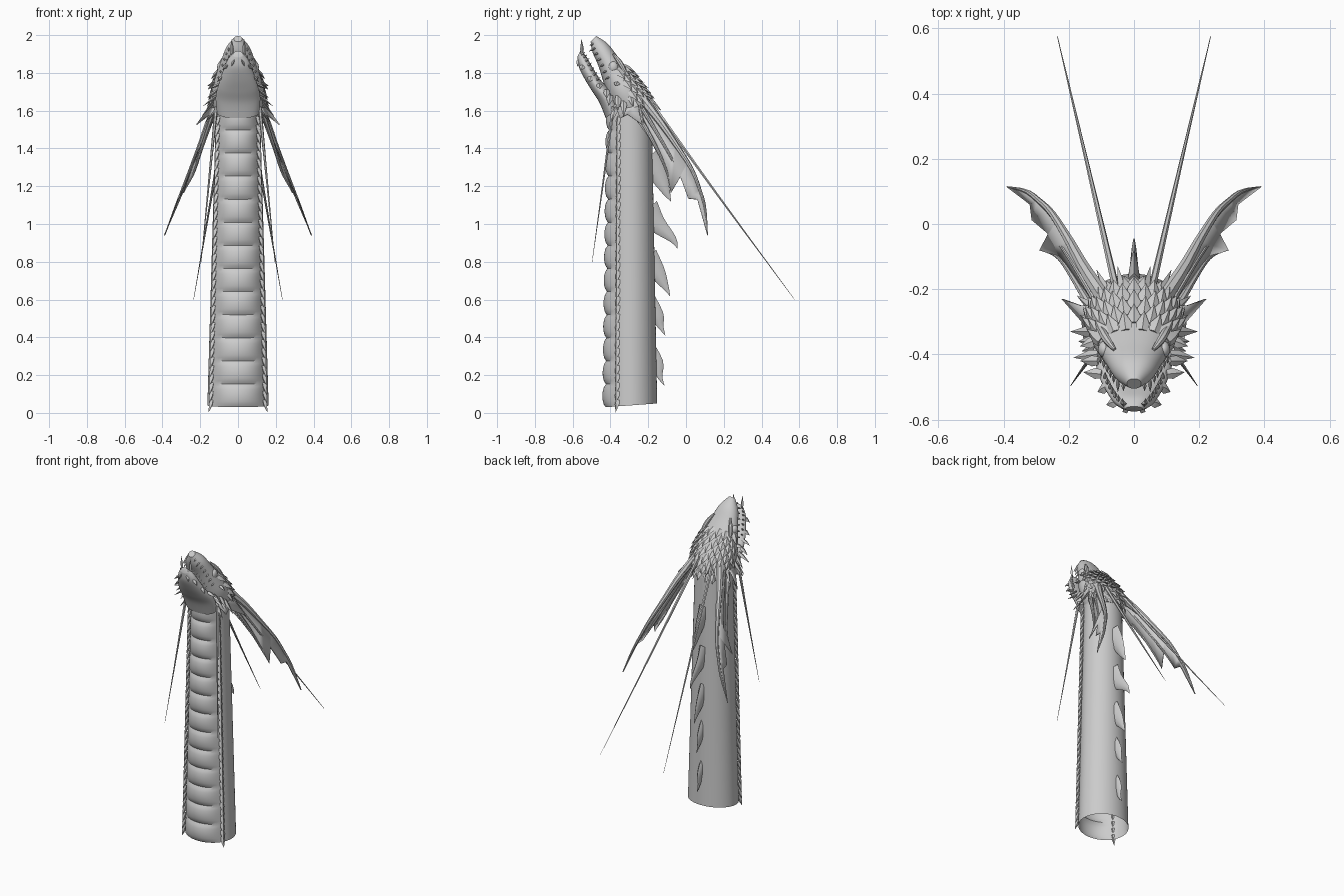
import bpy, bmesh, math
from mathutils import Vector as V

if "Cube" in bpy.data.objects:
    bpy.data.objects.remove(bpy.data.objects["Cube"])

skin = bpy.data.materials.new("grey_skin")
skin.diffuse_color = (0.6, 0.6, 0.6, 1)
skin.use_nodes = True
skin.node_tree.nodes["Principled BSDF"].inputs["Base Color"].default_value = skin.diffuse_color
X = V((1, 0, 0))


def finish(name, bm):
    bmesh.ops.recalc_face_normals(bm, faces=bm.faces)
    me = bpy.data.meshes.new(name)
    bm.to_mesh(me)
    bm.free()
    me.materials.append(skin)
    ob = bpy.data.objects.new(name, me)
    bpy.context.collection.objects.link(ob)
    return ob


def sample(rows, t):
    """Smooth interpolation through rows of numbers, t from 0 to 1."""
    n = len(rows) - 1
    f = min(max(t, 0), 1) * n
    i = min(int(f), n - 1)
    u = f - i
    a, b, c, d = (rows[min(max(k, 0), n)] for k in (i - 1, i, i + 1, i + 2))
    return [0.5 * (2 * q + (r - p) * u + (2 * p - 5 * q + 4 * r - s) * u * u
                   + (3 * q - p - 3 * r + s) * u ** 3) for p, q, r, s in zip(a, b, c, d)]


def loft(bm, rings, cap=True):
    vs = [[bm.verts.new(p) for p in r] for r in rings]
    n = len(vs[0])
    for a, b in zip(vs, vs[1:]):
        for i in range(n):
            bm.faces.new((a[i], a[(i + 1) % n], b[(i + 1) % n], b[i]))
    if cap:
        bm.faces.new(vs[0])
        bm.faces.new(vs[-1])


def tube(bm, rows, steps=10, sides=8, flat=1.0):
    """Tapered tube; rows are x, y, z, radius."""
    rings = []
    for k in range(steps + 1):
        t = k / steps
        r = sample(rows, t)
        tan = (V(sample(rows, t + .02)[:3]) - V(sample(rows, t - .02)[:3])).normalized()
        v = tan.cross(X).normalized()
        u = v.cross(tan)
        rad = max(r[3], .001)
        rings.append([V(r[:3]) + u * rad * flat * math.cos(a) + v * rad * math.sin(a)
                      for a in (2 * math.pi * i / sides for i in range(sides))])
    loft(bm, rings)


def spike(bm, base, tip, normal, width, thick):
    """Pointed scale with a diamond base."""
    base, tip = V(base), V(tip)
    d = (tip - base).normalized()
    w = d.cross(V(normal)).normalized()
    n = w.cross(d)
    mid = base.lerp(tip, .35)
    rings = [[c + w * width * k, c + n * thick * k, c - w * width * k, c - n * thick * k]
             for c, k in ((base, .75), (mid, 1), (tip, .02))]
    loft(bm, rings)


def flip(p, s):
    return (p[0] * s,) + tuple(p[1:])


# ---- neck: open tube with a scalloped belly
def neck_point(z, a, bulge=0.0):
    t = z / 1.62
    rx, ry = .163 - .047 * t, .138 - .025 * t
    return V((rx * math.sin(a), -.29 - .005 * t - (ry + bulge) * math.cos(a), z))


bm = bmesh.new()
SEG, SUB, N = 13, 8, 56
rings = []
for k in range(SEG * SUB + 1):
    z = .03 + 1.59 * k / (SEG * SUB)
    wave = abs(math.sin(math.pi * k / SUB)) ** .6
    ring = []
    for i in range(N):
        a = -math.pi + 2 * math.pi * i / N
        belly = max(0, 1 - (abs(a) / .95) ** 4)
        p = neck_point(z, a, (.018 * wave - .002) * belly)
        p.z += .02 * (1 - math.cos(a)) / 2 * (1 - k / (SEG * SUB))
        ring.append(p)
    rings.append(ring)
loft(bm, rings, cap=False)
finish("neck", bm)

# ---- serrated ridges down both sides of the belly
bm = bmesh.new()
for s in (1, -1):
    for k in range(34):
        z = .068 + k * .0455
        p, q = neck_point(z, s * 1.02), neck_point(z - .065, s * 1.02)
        out = V((s * .85, -.5, 0))
        spike(bm, p, q + out * .02, out, .014, .012)
finish("side_ridge_scales", bm)

# ---- spines along the back of the neck
bm = bmesh.new()
for zb, yt, zt, r in ((1.28, -.08, 1.12, .085), (1.01, -.045, .87, .08), (.755, -.085, .62, .075),
                      (.52, -.11, .41, .065), (.27, -.115, .145, .06)):
    tube(bm, [(0, -.215, zb + .06, r), (0, -.155, zb - .01, r * .62), (0, yt - .025, zt + .05, r * .25),
              (0, yt, zt, .001)], 9, 8, .32)
finish("back_spines", bm)

# ---- head: rows are dorsal y, z, ventral y, z, half width
UPPER = [(-.475, 1.995, -.505, 1.965, .022), (-.415, 1.955, -.495, 1.91, .062), (-.36, 1.885, -.465, 1.84, .09),
         (-.30, 1.81, -.44, 1.76, .117), (-.24, 1.735, -.42, 1.69, .138), (-.195, 1.66, -.40, 1.62, .136),
         (-.18, 1.56, -.38, 1.55, .114)]
LOWER = [(-.56, 1.915, -.575, 1.885, .026), (-.53, 1.89, -.567, 1.83, .058), (-.495, 1.83, -.535, 1.765, .083),
         (-.45, 1.76, -.495, 1.70, .105), (-.39, 1.70, -.457, 1.64, .118), (-.35, 1.62, -.425, 1.56, .112)]


def skull(rows, t, a, grow=0.0):
    dy, dz, vy, vz, w = sample(rows, t)
    c, s = math.cos(a), math.sin(a)
    c = math.copysign(abs(c) ** .85, c)
    up = V((0, dy - vy, dz - vz)) / 2
    return (V((0, (dy + vy) / 2, (dz + vz) / 2)) + up * s * (1 + grow) + X * w * c * (1 + grow))


for name, rows in (("upper_head", UPPER), ("lower_jaw", LOWER)):
    bm = bmesh.new()
    loft(bm, [[skull(rows, k / 30, 2 * math.pi * i / 36) for i in range(36)] for k in range(31)])
    finish(name, bm)

# ---- overlapping scales on the crown and cheeks
bm = bmesh.new()
for r in range(9):
    t = .43 + r * .062
    count = 7 if r % 2 else 8
    for i in range(count):
        off = (i - (count - 1) / 2) * .36
        a = math.pi / 2 + off
        tt = t + .02 * abs(off)
        p = skull(UPPER, tt, a, -.01)
        back = (skull(UPPER, min(tt + .04, 1), a) - skull(UPPER, tt - .02, a)).normalized()
        nrm = V((math.cos(a) * .9, .87 * math.sin(a), .48 * math.sin(a))).normalized()
        spike(bm, p, p + back * .062 + nrm * .024, nrm, .021, .010)
finish("head_scales", bm)

# ---- eyes, brows and nostrils
for label, s in (("right", 1), ("left", -1)):
    bm = bmesh.new()
    bmesh.ops.create_uvsphere(bm, u_segments=20, v_segments=12, radius=.026)
    for v in bm.verts:
        v.co = V((v.co.x * .75 + s * .091, v.co.y - .385, v.co.z * 1.15 + 1.83))
    finish(label + "_eye", bm)
    bm = bmesh.new()
    tube(bm, [(s * .06, -.385, 1.90, .006), (s * .083, -.355, 1.862, .013), (s * .098, -.33, 1.82, .012),
              (s * .115, -.305, 1.77, .003)], 10)
    finish(label + "_brow", bm)

# ---- teeth on both jaws
bm = bmesh.new()
for s in (1, -1):
    for k in range(7):
        side = math.pi / 2 - s * 1.05
        p = skull(UPPER, .07 + k * .07, -side)
        spike(bm, p, p + V((0, -.028, -.014)) * (1.3 if k == 1 else .8), X, .006, .006)
        p = skull(LOWER, .10 + k * .075, side)
        spike(bm, p, p + V((0, .022, .018)) * .9, X, .006, .006)
    spike(bm, (s * .03, -.55, 1.90), (s * .034, -.553, 1.98), X, .010, .010)
finish("teeth", bm)

# ---- spikes on the chin, jaw edges and cheeks
bm = bmesh.new()
JAW = [((.02, -.56, 1.87), (.035, -.576, 1.835)), ((.055, -.545, 1.84), (.085, -.555, 1.815)),
       ((.085, -.50, 1.78), (.112, -.515, 1.75)), ((.10, -.46, 1.74), (.155, -.455, 1.715)),
       ((.11, -.42, 1.71), (.165, -.42, 1.665)), ((.11, -.40, 1.68), (.185, -.41, 1.625)),
       ((.12, -.36, 1.75), (.165, -.375, 1.73)), ((.12, -.36, 1.68), (.17, -.36, 1.60)),
       ((.12, -.33, 1.66), (.195, -.33, 1.565)), ((.125, -.30, 1.69), (.165, -.28, 1.62)),
       ((.10, -.37, 1.63), (.16, -.39, 1.545)), ((.115, -.27, 1.64), (.175, -.22, 1.53)),
       ((.08, -.22, 1.66), (.115, -.14, 1.58)), ((.04, -.20, 1.66), (.05, -.13, 1.60))]
for s in (1, -1):
    for b, e in JAW:
        spike(bm, flip(b, s), flip(e, s), (s * .8, 0, .6), .017, .008)
finish("jaw_spikes", bm)

# ---- webbed ear fins swept down and back
RIB = [(.09, -.23, 1.66, .026), (.15, -.14, 1.545, .020), (.20, -.05, 1.415, .015), (.25, .03, 1.29, .011),
       (.29, .07, 1.19, .009), (.33, .10, 1.09, .007), (.39, .115, .94, .001)]
EDGE = [(.12, -.29, 1.59), (.165, -.20, 1.46), (.23, -.10, 1.28), (.288, -.08, 1.165),
        (.262, -.03, 1.25), (.312, .012, 1.135), (.318, .06, 1.13), (.388, .113, .94)]
RIB2 = [(.13, -.26, 1.59, .014), (.19, -.16, 1.41, .009), (.235, -.10, 1.27, .006), (.29, -.08, 1.165, .001)]
RIB3 = [(.12, -.23, 1.61, .012), (.20, -.10, 1.39, .008), (.26, -.02, 1.24, .006), (.312, .012, 1.135, .001)]
SMALL = [(.11, -.37, 1.62), (.155, -.35, 1.56), (.15, -.31, 1.58), (.22, -.23, 1.525), (.165, -.25, 1.60),
         (.11, -.25, 1.66)]
for label, s in (("right", 1), ("left", -1)):
    bm = bmesh.new()
    top = [sample(RIB, t)[:3] for t in (0, .17, .33, .45, .55, .68, .84, 1)]
    av = [bm.verts.new(flip(p, s)) for p in top]
    bv = [bm.verts.new(flip(p, s)) for p in EDGE]
    for i in range(7):
        bm.faces.new((av[i], av[i + 1], bv[i + 1], bv[i]))
    # small cheek frill in front of the large fin
    bm.faces.new([bm.verts.new(flip(p, s)) for p in SMALL])
    web = finish(label + "_fin_web", bm)
    mod = web.modifiers.new("thickness", 'SOLIDIFY')
    mod.thickness, mod.offset = .005, 0
    bm = bmesh.new()
    for rows in (RIB, RIB2, RIB3):
        tube(bm, [flip(p, s) for p in rows], 16)
    finish(label + "_fin_ribs", bm)

    # ---- long thin whiskers, behind and in front
    bm = bmesh.new()
    tube(bm, [(s * .05, -.22, 1.69, .012), (s * .14, .17, 1.15, .006), (s * .235, .575, .60, .001)], 8, 6)
    tube(bm, [(s * .115, -.385, 1.62, .010), (s * .155, -.44, 1.21, .005), (s * .195, -.497, .80, .001)], 8, 6)
    finish(label + "_whiskers", bm)

# ---- smooth shading with crisp edges
for ob in bpy.data.objects:
    ob.select_set(True)
    bpy.context.view_layer.objects.active = ob
bpy.ops.object.shade_smooth_by_angle(angle=math.radians(38))
